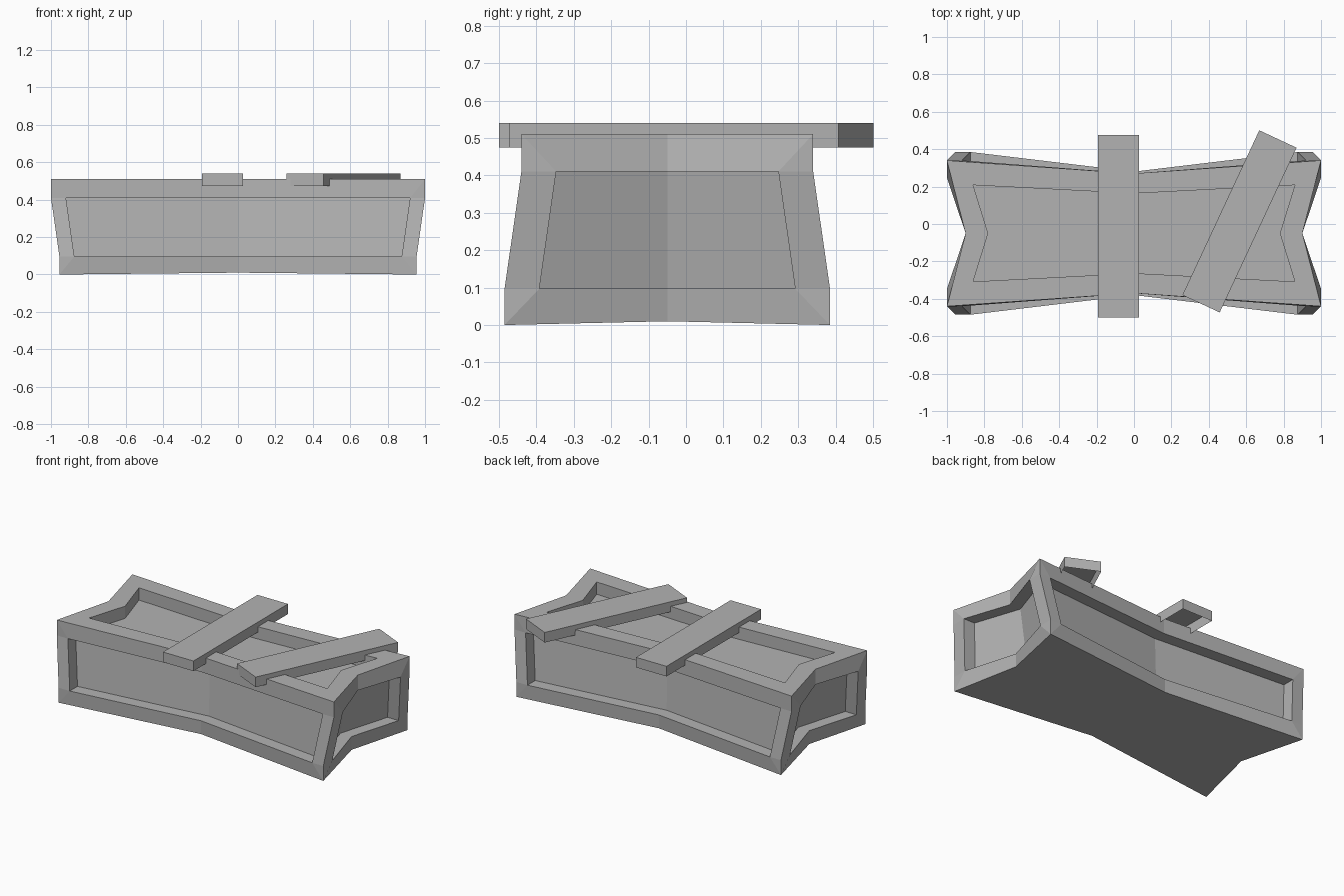
import bpy, bmesh
from math import radians
from mathutils import Vector

if "Cube" in bpy.data.objects:
    bpy.data.objects.remove(bpy.data.objects["Cube"])

CY = -0.05                  # body centre in y
DEPTH = 0.08                # recess depth of every panel
LOW, HIGH = 0.097, 0.41     # bottom and top of the side panels

grey = bpy.data.materials.new("dark_grey")
grey.diffuse_color = (0.45, 0.45, 0.45, 1)
grey.use_nodes = True
grey.node_tree.nodes["Principled BSDF"].inputs["Base Color"].default_value = grey.diffuse_color


def ring(cx, cy, mx, my, z, zm):
    """Eight-point pinched rectangle: corners alternate with pulled-in midpoints."""
    pts = [(-cx, -cy, z), (0, -my, zm), (cx, -cy, z), (mx, 0, zm),
           (cx, cy, z), (0, my, zm), (-cx, cy, z), (-mx, 0, zm)]
    return [Vector((x, y + CY, h)) for x, y, h in pts]


def recess(bm, outer, inner, direction, posts={}):
    """Frame from outer loop to inner loop, then walls down to a sunken floor."""
    rim = [bm.verts.new(p) for p in inner]
    low = [bm.verts.new(p + direction * DEPTH) for p in inner]
    n = len(rim)
    for i in range(n):
        j = (i + 1) % n
        if i in posts:   # corner post with two bends, mitred at its ends
            p, q = posts[i]
            bm.faces.new((outer[i], p, rim[i]))
            bm.faces.new((p, q, rim[j], rim[i]))
            bm.faces.new((q, outer[j], rim[j]))
        else:
            bm.faces.new((outer[i], outer[j], rim[j], rim[i]))
        bm.faces.new((rim[i], rim[j], low[j], low[i]))
    if n == 6:   # side floors fold along the middle
        bm.faces.new((low[0], low[1], low[4], low[5]))
        bm.faces.new((low[1], low[2], low[3], low[4]))
    else:
        bm.faces.new(low)


def finish(bm, name):
    mesh = bpy.data.meshes.new(name)
    bm.to_mesh(mesh)
    bm.free()
    mesh.materials.append(grey)
    obj = bpy.data.objects.new(name, mesh)
    bpy.context.collection.objects.link(obj)
    return obj


# Pinched crate body with recessed panels on top and four sides
bm = bmesh.new()
bottom_pts = ring(0.955, 0.435, 0.855, 0.33, 0.0, 0.01)
top_pts = ring(1.0, 0.39, 0.90, 0.32, 0.51, 0.51)
bottom = [bm.verts.new(p) for p in bottom_pts]
top = [bm.verts.new(p) for p in top_pts]
bend_low = {i: bm.verts.new((*bottom_pts[i].xy, LOW)) for i in (0, 2, 4, 6)}
bend_high = {i: bm.verts.new((*top_pts[i].xy, HIGH)) for i in (0, 2, 4, 6)}
bm.faces.new(bottom[::-1])
recess(bm, top, ring(0.86, 0.258, 0.78, 0.213, 0.51, 0.51), Vector((0, 0, -1)))

for side in range(4):
    ids = [(side * 2 + k) % 8 for k in range(3)]
    along, across = (0, 1) if side % 2 == 0 else (1, 0)
    trim = 0.08 if along == 0 else 0.093
    centre = 0 if along == 0 else CY

    def inset(p, z):
        q = p.copy()
        d = q[along] - centre
        if abs(d) > 0.1:
            q[along] -= trim if d > 0 else -trim
        q.z = z
        return q

    outer = [bottom[i] for i in ids] + [top[i] for i in reversed(ids)]
    inner = [inset(bottom_pts[i], LOW) for i in ids]
    inner += [inset(top_pts[i], HIGH) for i in reversed(ids)]
    inward = Vector((0, 0, 0))
    inward[across] = 1 if side in (0, 3) else -1
    first, last = ids[0], ids[2]
    recess(bm, outer, inner, inward,
           {2: (bend_low[last], bend_high[last]), 5: (bend_high[first], bend_low[first])})
bmesh.ops.recalc_face_normals(bm, faces=bm.faces)
finish(bm, "crate_body")


# Two loose planks lying across the top, open underneath
def plank(name, x, y, length, width, angle):
    bm = bmesh.new()
    bmesh.ops.create_cube(bm, size=1)
    bmesh.ops.scale(bm, vec=(width, length, 0.066), verts=bm.verts)
    bm.normal_update()
    under = [f for f in bm.faces if f.normal.z < -0.5]
    bmesh.ops.delete(bm, geom=under, context='FACES_ONLY')
    obj = finish(bm, name)
    obj.location = (x, y, 0.507)
    obj.rotation_euler.z = radians(angle)


plank("straight_plank", -0.082, -0.012, 0.975, 0.22, 0)
plank("slanted_plank", 0.564, 0.014, 0.972, 0.22, -25)
